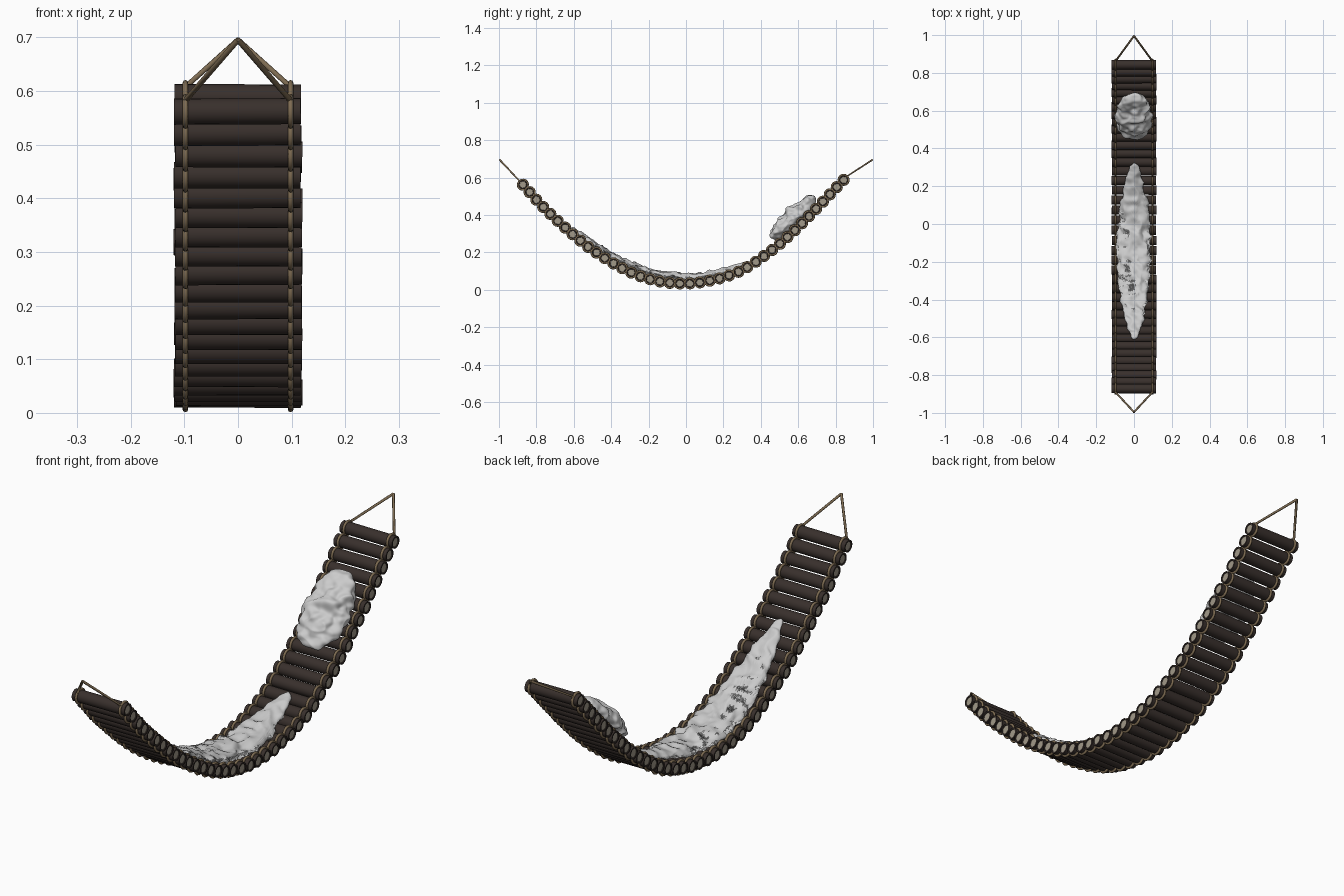
import bpy, bmesh, math, random
from mathutils import Vector, noise

if "Cube" in bpy.data.objects:
    bpy.data.objects.remove(bpy.data.objects["Cube"])

random.seed(4)
COUNT, LOG_R, LOG_HALF, ROPE_X, ROPE_R = 40, 0.0245, 0.118, 0.098, 0.0052
KEYS = [(-0.872, 0.562), (-0.735, 0.415), (-0.505, 0.217), (-0.25, 0.075), (0.0, 0.034),
        (0.25, 0.084), (0.44, 0.198), (0.607, 0.343), (0.843, 0.588)]


def material(name, rgb):
    m = bpy.data.materials.new(name)
    m.diffuse_color = (*rgb, 1)
    m.use_nodes = True
    m.node_tree.nodes["Principled BSDF"].inputs["Base Color"].default_value = m.diffuse_color
    return m


bark = material("bark", (0.04, 0.029, 0.025))
wood = material("cut_wood", (0.36, 0.32, 0.25))
rope_mat = material("rope", (0.21, 0.15, 0.085))


# sagging centre line, sampled densely with a spline
def dense_path():
    p = [Vector((0, y, z)) for y, z in KEYS]
    p = [2 * p[0] - p[1]] + p + [2 * p[-1] - p[-2]]
    out = []
    for i in range(1, len(p) - 2):
        a, b, c, d = p[i - 1:i + 3]
        for k in range(40):
            t = k / 40
            out.append(0.5 * (2 * b + (c - a) * t + (2 * a - 5 * b + 4 * c - d) * t * t
                              + (3 * b - a - 3 * c + d) * t ** 3))
    return out + [p[-2]]


PATH = dense_path()


def at_y(y):
    i = 0
    while i < len(PATH) - 2 and PATH[i + 1].y < y:
        i += 1
    a, b = PATH[i], PATH[i + 1]
    return a.lerp(b, (y - a.y) / (b.y - a.y))


def frame_at_y(y):
    t = (at_y(y + 0.04) - at_y(y - 0.04)).normalized()
    return at_y(y), t, Vector((0, -t.z, t.y))


def even_points(n):
    lengths = [0]
    for a, b in zip(PATH, PATH[1:]):
        lengths.append(lengths[-1] + (b - a).length)
    pts, i = [], 0
    for k in range(n):
        s = lengths[-1] * k / (n - 1)
        while i < len(PATH) - 2 and lengths[i + 1] < s:
            i += 1
        pts.append(PATH[i].lerp(PATH[i + 1], (s - lengths[i]) / (lengths[i + 1] - lengths[i])))
    return pts, lengths[-1] / (n - 1)


CENTRES, STEP = even_points(COUNT)


def add_mesh(name, bm, mats=(), angle=None):
    me = bpy.data.meshes.new(name)
    bm.to_mesh(me)
    bm.free()
    ob = bpy.data.objects.new(name, me)
    bpy.context.collection.objects.link(ob)
    for m in mats:
        me.materials.append(m)
    bpy.ops.object.select_all(action='DESELECT')
    ob.select_set(True)
    bpy.context.view_layer.objects.active = ob
    bpy.ops.object.shade_smooth_by_angle(angle=math.radians(angle or 40))
    return ob


# logs with a bark rim and paler cut ends
for n, c in enumerate(CENTRES):
    bm = bmesh.new()
    bmesh.ops.create_cone(bm, cap_ends=True, segments=18, radius1=LOG_R, radius2=LOG_R, depth=2 * LOG_HALF)
    caps = [f for f in bm.faces if len(f.verts) > 4]
    bmesh.ops.inset_individual(bm, faces=caps, thickness=0.006, depth=0)
    bmesh.ops.inset_individual(bm, faces=caps, thickness=0.001, depth=-0.003)
    for f in caps:
        f.material_index = 1
    for v in bm.verts:
        v.co = Vector((v.co.z, v.co.x, v.co.y))
    ob = add_mesh(f"log_{n + 1}", bm, (bark, wood))
    ob.location = c + Vector((random.uniform(-0.002, 0.002), 0, 0))
    ob.rotation_euler = (0, random.uniform(-0.006, 0.006), random.uniform(-0.006, 0.006))


# ropes woven over and under the logs, two per side, meeting at the hanging points
def rope(name, x, phase):
    pts = [Vector((0, -0.996, 0.695))] if phase == 0 else []
    for n, c in enumerate(CENTRES):
        a, b = CENTRES[max(n - 1, 0)], CENTRES[min(n + 1, COUNT - 1)]
        t = (b - a).normalized()
        nor = Vector((0, -t.z, t.y))
        sign = 1 if (n + phase) % 2 == 0 else -1
        for k in range(9):
            th = math.pi * (1 - k / 8)
            if n and k == 0:
                continue
            pts.append(c + Vector((x, 0, 0)) + t * (STEP / 2 * math.cos(th))
                       + nor * (sign * (LOG_R + 0.003) * math.sin(th)))
    if phase == 0:
        pts.append(Vector((0, 0.996, 0.695)))
    cu = bpy.data.curves.new(name, 'CURVE')
    cu.dimensions = '3D'
    cu.bevel_depth = ROPE_R
    cu.bevel_resolution = 2
    cu.use_fill_caps = True
    sp = cu.splines.new('POLY')
    sp.points.add(len(pts) - 1)
    for p, q in zip(sp.points, pts):
        p.co = (*q, 1)
    cu.materials.append(rope_mat)
    bpy.context.collection.objects.link(bpy.data.objects.new(name, cu))


for side, x in (("left", -ROPE_X), ("right", ROPE_X)):
    rope(f"{side}_hanging_rope", x, 0)
    rope(f"{side}_binding_rope", x, 1)


# lumpy grey coverings laid along the sag
def covering(name, y0, half, width, base, height, taper, lump, seed):
    bm = bmesh.new()
    bmesh.ops.create_icosphere(bm, subdivisions=6, radius=1)
    for v in bm.verts:
        a, b, c = v.co
        p, t, nor = frame_at_y(y0 + half * b)
        narrow = max(0.0, 1 - b * b) ** taper
        flat = p + Vector((a * width * narrow, 0, 0)) + nor * (base + c * height)
        q = Vector((flat.x * 0.7, flat.y, flat.z)) + Vector((seed, 0, 0))
        d = (0.5 - abs(noise.noise(q * 16))) * 1.3 + 0.7 * noise.noise(q * 34)
        out = (Vector((a, 0, 0)) + nor * c + t * b * 0.4)
        v.co = flat + out * (d - 0.35) * lump
    add_mesh(name, bm, angle=80)


covering("blanket", -0.145, 0.485, 0.086, 0.026, 0.028, 0.15, 0.022, 3)
covering("pillow", 0.605, 0.118, 0.092, 0.055, 0.05, -0.12, 0.024, 9)
